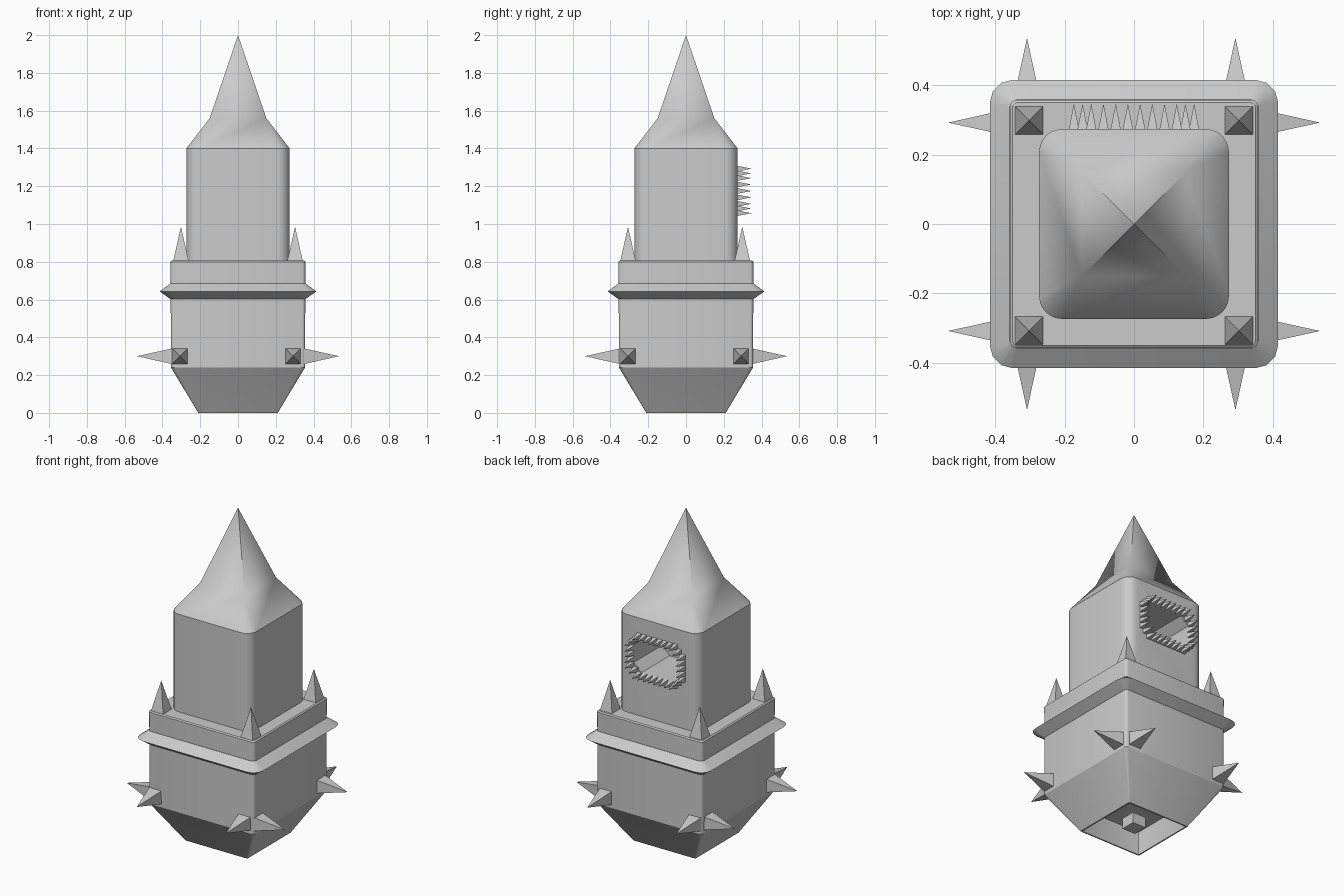
import bpy, bmesh, math
from mathutils import Vector, Matrix

if "Cube" in bpy.data.objects:
    bpy.data.objects.remove(bpy.data.objects["Cube"])


def finish(name, bm, smooth=True):
    bmesh.ops.remove_doubles(bm, verts=bm.verts, dist=1e-5)
    bmesh.ops.recalc_face_normals(bm, faces=bm.faces)
    me = bpy.data.meshes.new(name)
    bm.to_mesh(me)
    bm.free()
    ob = bpy.data.objects.new(name, me)
    bpy.context.collection.objects.link(ob)
    if smooth:
        smooth_by_angle(ob)
    return ob


def smooth_by_angle(ob):
    bpy.ops.object.select_all(action='DESELECT')
    ob.select_set(True)
    bpy.context.view_layer.objects.active = ob
    bpy.ops.object.shade_smooth_by_angle(angle=math.radians(30))


def loft(name, layers, seg, closed=False):
    """Stack rounded squares given as (half width, corner radius, z)."""
    bm = bmesh.new()
    rings = []
    for h, r, z in layers:
        ring = []
        for q in range(4):
            rot = Matrix.Rotation(q * math.pi / 2, 3, 'Z')
            for i in range(seg + 1):
                a = math.pi / 2 * i / seg
                p = Vector((h - r + r * math.cos(a), h - r + r * math.sin(a), z))
                ring.append(bm.verts.new(rot @ p))
        rings.append(ring)
    pairs = list(zip(rings, rings[1:]))
    if closed:
        pairs.append((rings[-1], rings[0]))
    n = len(rings[0])
    for a, b in pairs:
        for i in range(n):
            j = (i + 1) % n
            bm.faces.new((a[i], a[j], b[j], b[i]))
    if not closed:
        bm.faces.new(rings[0])
        bm.faces.new(rings[-1])
    return finish(name, bm)


def add_spike(bm, base, direction, half, length):
    """Square pyramid with its base centred at the given point."""
    d = Vector(direction)
    up = Vector((0, 0, 1)) if abs(d.z) < 0.5 else Vector((0, 1, 0))
    u, b = d.cross(up), Vector(base)
    v = [bm.verts.new(b + u * half * s + up * half * t)
         for s, t in ((-1, -1), (1, -1), (1, 1), (-1, 1))]
    tip = bm.verts.new(b + d * length)
    bm.faces.new(v)
    for i in range(4):
        bm.faces.new((v[i], v[(i + 1) % 4], tip))


def octagon(w, h, c):
    return [(w, -h + c), (w, h - c), (w - c, h), (c - w, h),
            (-w, h - c), (-w, c - h), (c - w, -h), (w - c, -h)]


# Lower body with tapered foot and recessed underside
loft("lower_body", [(.198, .004, .14), (.202, .004, 0), (.21, .004, 0),
                    (.355, .018, .24), (.357, .018, .80), (.35, .015, .806)], 3)

# Sharp-edged brim around the body
loft("brim", [(.345, .02, .685), (.358, .02, .685), (.415, .065, .643),
              (.358, .02, .603), (.345, .02, .603)], 3, closed=True)

# Upper tower with shoulder and pyramid roof
tower = loft("tower", [(.273, .065, .79), (.273, .065, 1.40),
                       (.15, 0, 1.56), (0, 0, 2.0)], 6)

# Window pocket in the back
zc = 1.175
bm = bmesh.new()
face = bm.faces.new([bm.verts.new((x, 0.0, zc + z)) for x, z in octagon(.16, .105, .05)])
ext = bmesh.ops.extrude_face_region(bm, geom=[face])
bmesh.ops.translate(bm, vec=(0, .4, 0),
                    verts=[v for v in ext["geom"] if isinstance(v, bmesh.types.BMVert)])
cutter = finish("window_cutter", bm, False)
mod = tower.modifiers.new("window", 'BOOLEAN')
mod.operation, mod.solver, mod.object = 'DIFFERENCE', 'EXACT', cutter
bpy.ops.object.select_all(action='DESELECT')
tower.select_set(True)
bpy.context.view_layer.objects.active = tower
bpy.ops.object.modifier_apply(modifier=mod.name)
bpy.data.objects.remove(cutter)
smooth_by_angle(tower)

# Teeth around the window
bm = bmesh.new()
pts = [Vector((x, .268, zc + z)) for x, z in octagon(.173, .118, .05)]
for a, b in zip(pts, pts[1:] + pts[:1]):
    n = max(1, round((b - a).length / .033))
    for i in range(n):
        add_spike(bm, a.lerp(b, i / n), (0, 1, 0), .0155, .078)
finish("window_teeth", bm, False)

# Corner spikes: upright on the ledge, and a pair on each lower side
bm = bmesh.new()
for s in (-1, 1):
    for t in (-.307, .298):
        add_spike(bm, (.302 * s, t, .80), (0, 0, 1), .042, .185)
finish("ledge_spikes", bm, False)

bm = bmesh.new()
for s in (-1, 1):
    for t in (-.308, .292):
        add_spike(bm, (.35 * s, t, .30), (s, 0, 0), .041, .185)
        add_spike(bm, (t, .35 * s, .30), (0, s, 0), .041, .185)
finish("side_spikes", bm, False)

# Small block in the underside recess
loft("underside_block", [(.045, 0, .005), (.045, 0, .07)], 1)
